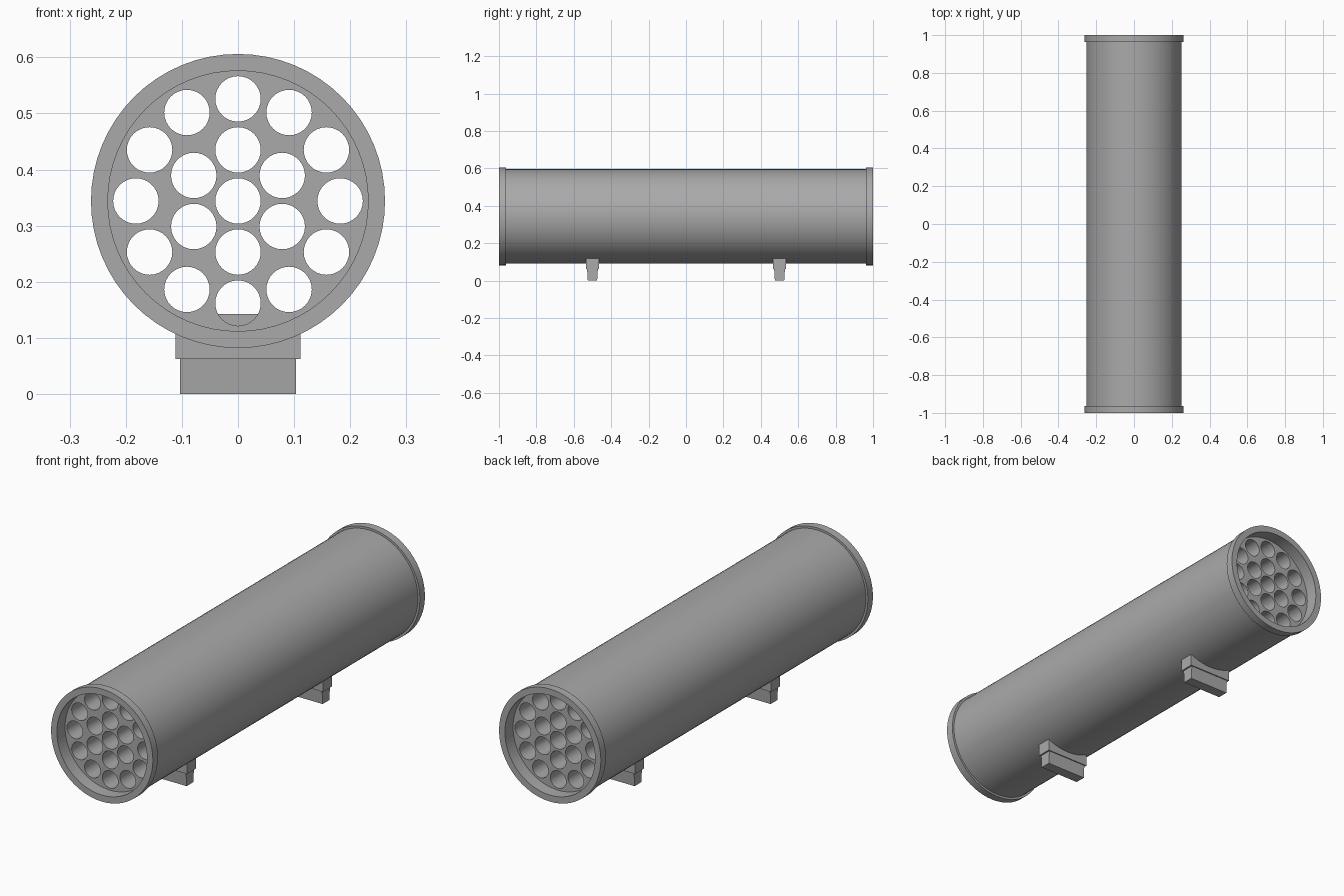
import bpy, bmesh, math
from mathutils import Matrix, Vector

if "Cube" in bpy.data.objects:
    bpy.data.objects.remove(bpy.data.objects["Cube"])

AXIS_Z = 0.344
HOLE_R = 0.0405
SIDES = 64

metal = bpy.data.materials.new("plain_grey")
metal.use_nodes = True
GREY = (0.4, 0.4, 0.4, 1)
metal.diffuse_color = GREY
metal.node_tree.nodes["Principled BSDF"].inputs["Base Color"].default_value = GREY


def finish(bm, name):
    bmesh.ops.recalc_face_normals(bm, faces=bm.faces)
    mesh = bpy.data.meshes.new(name)
    bm.to_mesh(mesh)
    bm.free()
    mesh.materials.append(metal)
    obj = bpy.data.objects.new(name, mesh)
    bpy.context.collection.objects.link(obj)
    return obj


def activate(obj):
    bpy.ops.object.select_all(action='DESELECT')
    obj.select_set(True)
    bpy.context.view_layer.objects.active = obj


def smooth(obj):
    activate(obj)
    bpy.ops.object.shade_smooth_by_angle(angle=math.radians(30))


def add_rod(bm, x, z, radius, length, sides):
    # Cylinder lying along the y axis
    place = Matrix.Translation((x, 0, z)) @ Matrix.Rotation(math.pi / 2, 4, 'X')
    bmesh.ops.create_cone(bm, cap_ends=True, segments=sides, radius1=radius,
                          radius2=radius, depth=length, matrix=place)


# Outer casing: closed profile (radius, y) with a raised rim at each end
half = [(0.232, 1), (0.262, 1), (0.262, 0.963), (0.252, 0.963)]
profile = half + [(r, -y) for r, y in reversed(half)]
bm = bmesh.new()
ring = [bm.verts.new((r, y, AXIS_Z)) for r, y in profile]
edges = [bm.edges.new((a, b)) for a, b in zip(ring, ring[1:] + ring[:1])]
bmesh.ops.spin(bm, geom=ring + edges, cent=(0, 0, AXIS_Z), axis=(0, 1, 0),
               angle=math.tau, steps=SIDES, use_duplicate=False)
bmesh.ops.remove_doubles(bm, verts=bm.verts, dist=0.0001)
smooth(finish(bm, "outer_casing"))

# Recessed core drilled with one centre hole and two rings of holes
bm = bmesh.new()
add_rod(bm, 0, AXIS_Z, 0.24, 1.88, SIDES)
core = finish(bm, "drilled_core")

bm = bmesh.new()
for count, radius in ((1, 0), (6, 0.091), (12, 0.182)):
    for i in range(count):
        a = math.tau * i / count
        add_rod(bm, radius * math.sin(a), AXIS_Z + radius * math.cos(a), HOLE_R, 2.2, 32)
cutter = finish(bm, "hole_cutter")
cutter.hide_render = True

drill = core.modifiers.new("holes", 'BOOLEAN')
drill.operation = 'DIFFERENCE'
drill.solver = 'EXACT'
drill.object = cutter
activate(core)
bpy.ops.object.modifier_apply(modifier=drill.name)
bpy.data.objects.remove(cutter)
smooth(core)


def block(name, y, z0, z1, width, depth_low, depth_high):
    # Box whose depth changes from bottom to top
    bm = bmesh.new()
    bmesh.ops.create_cube(bm, size=1)
    for v in bm.verts:
        top = v.co.z > 0
        depth = depth_high if top else depth_low
        v.co = Vector((v.co.x * width, y + v.co.y * depth, z1 if top else z0))
    return finish(bm, name)


# Two mounts, each a saddle sunk into the casing and a tapered foot
for label, y in (("front", -0.5), ("rear", 0.5)):
    block(label + "_mount_saddle", y, 0.062, 0.143, 0.222, 0.068, 0.068)
    block(label + "_mount_foot", y, 0, 0.064, 0.206, 0.05, 0.058)
